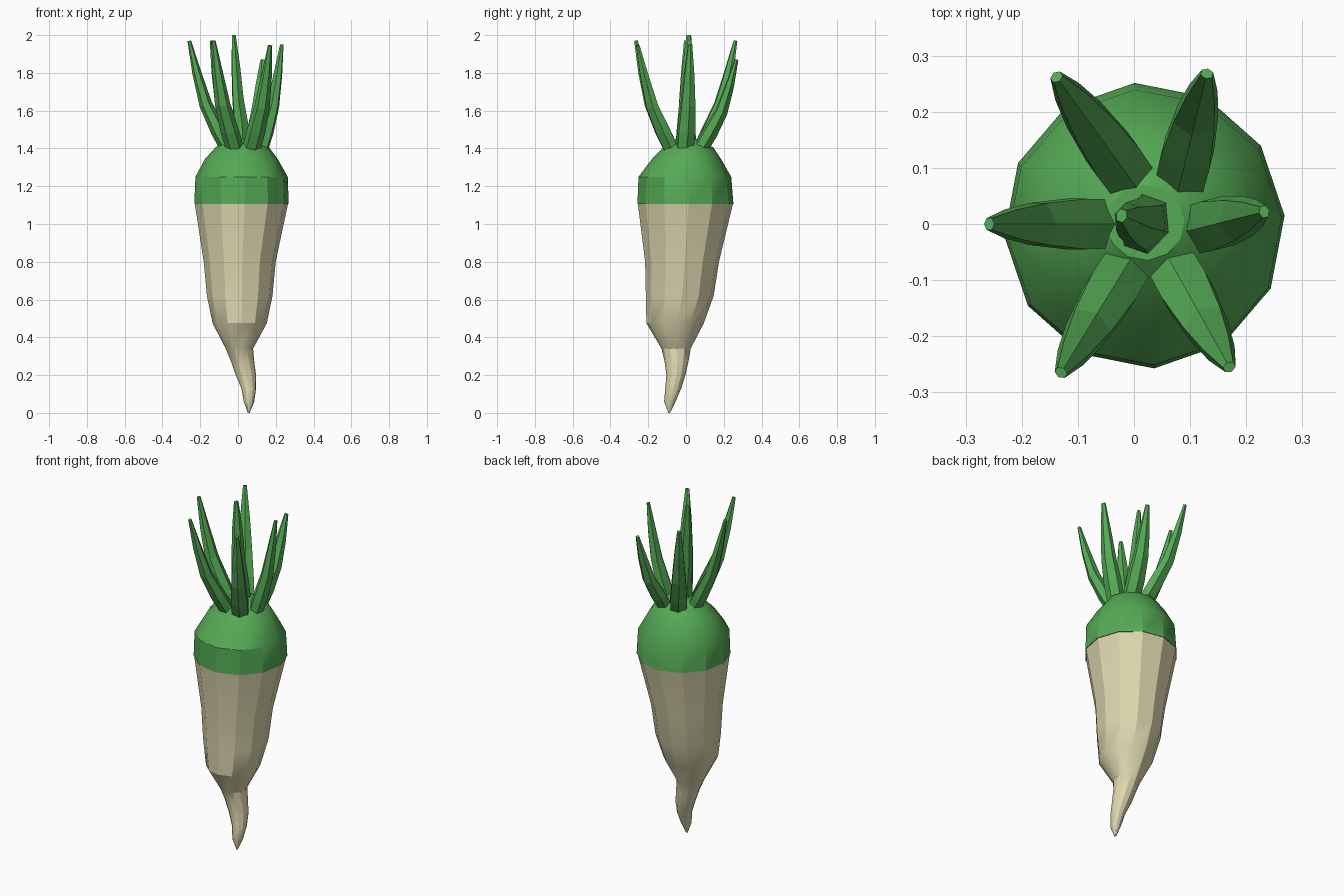
import bpy, math
from mathutils import Vector

if "Cube" in bpy.data.objects:
    bpy.data.objects.remove(bpy.data.objects["Cube"])


def material(name, rgb):
    m = bpy.data.materials.new(name)
    m.diffuse_color = (*rgb, 1)
    m.use_nodes = True
    m.node_tree.nodes["Principled BSDF"].inputs["Base Color"].default_value = m.diffuse_color
    return m


green = material("leaf green", (0.09, 0.40, 0.09))
cream = material("root cream", (0.73, 0.68, 0.43))


def loft(name, rings, mat, smooth=None):
    """Skin a list of equal-sized rings and close both ends."""
    n = len(rings[0])
    verts = [p for r in rings for p in r]
    faces = [tuple(range(n))[::-1],
             tuple(range((len(rings) - 1) * n, len(rings) * n))]
    for k in range(len(rings) - 1):
        for i in range(n):
            j = (i + 1) % n
            faces.append((k*n + i, k*n + j, k*n + n + j, k*n + n + i))
    me = bpy.data.meshes.new(name)
    me.from_pydata(verts, [], faces)
    me.materials.append(mat)
    ob = bpy.data.objects.new(name, me)
    bpy.context.collection.objects.link(ob)
    if smooth:
        bpy.ops.object.select_all(action='DESELECT')
        ob.select_set(True)
        bpy.context.view_layer.objects.active = ob
        bpy.ops.object.shade_smooth_by_angle(angle=math.radians(smooth))
    return ob


def level(z, x0, x1, y0, y1, n=12, phase=0.07):
    """Horizontal ring fitted between x and y limits."""
    cx, cy, rx, ry = (x0+x1)/2, (y0+y1)/2, (x1-x0)/2, (y1-y0)/2
    return [Vector((cx + rx*math.cos(phase + math.tau*i/n),
                    cy + ry*math.sin(phase + math.tau*i/n), z)) for i in range(n)]


# Root: tapering body with a crooked tail
root = [(0.0, .052, .062, -.094, -.084), (.06, .03, .086, -.116, -.055),
        (.13, .018, .096, -.11, -.025), (.20, -.012, .096, -.104, -.003),
        (.28, -.04, .085, -.115, .015), (.34, -.065, .08, -.13, .025),
        (.475, -.135, .153, -.21, .095), (.62, -.165, .183, -.213, .147),
        (.80, -.182, .2, -.217, .175), (1.11, -.23, .266, -.256, .25)]
loft("root", [level(*r) for r in root], cream, 28)

# Green shoulder
crown = [(1.105, -.232, .269, -.258, .252), (1.25, -.226, .264, -.252, .24),
         (1.345, -.175, .21, -.18, .185), (1.405, -.12, .165, -.12, .145),
         (1.45, -.05, .09, -.065, .07)]
loft("crown", [level(*r) for r in crown], green, 28)


def leaf(name, path, widths, n=6):
    """Tapered six-sided stalk along a path."""
    pts = [Vector(p) for p in path]
    rings = []
    for i, p in enumerate(pts):
        d = (pts[min(i+1, len(pts)-1)] - pts[max(i-1, 0)]).normalized()
        out = Vector((pts[-1].x - pts[0].x, pts[-1].y - pts[0].y, 0)).normalized()
        side = d.cross(out).normalized()
        front = side.cross(d)
        rings.append([p + front*(.8*widths[i]*math.cos(math.tau*k/n))
                      + side*(widths[i]*math.sin(math.tau*k/n)) for k in range(n)])
    return loft(name, rings, green)


# Ring of outer stalks: base x, y then tip x, y, z
stalks = [(-.06, .0, -.258, .0, 1.97), (-.01, .085, -.138, .262, 1.97),
          (.085, .085, .13, .268, 1.87), (.125, -.005, .232, .022, 1.95),
          (.075, -.085, .17, -.255, 1.945), (-.02, -.085, -.13, -.265, 1.97)]
for i, (bx, by, tx, ty, tz) in enumerate(stalks):
    path = []
    for out, up in ((-.05, -.03), (.22, .15), (.56, .40), (.80, .70), (1, 1)):
        path.append((bx + (tx-bx)*out, by + (ty-by)*out, 1.41 + (tz-1.41)*up))
    leaf(f"outer_stalk_{i+1}", path, (.05, .052, .043, .03, .012))

# Centre stalk
leaf("centre_stalk", [(.02, 0, 1.40), (.018, 0, 1.52), (0, .004, 1.66),
                      (-.012, .01, 1.84), (-.022, .015, 2.0)],
     (.06, .05, .04, .03, .013))
